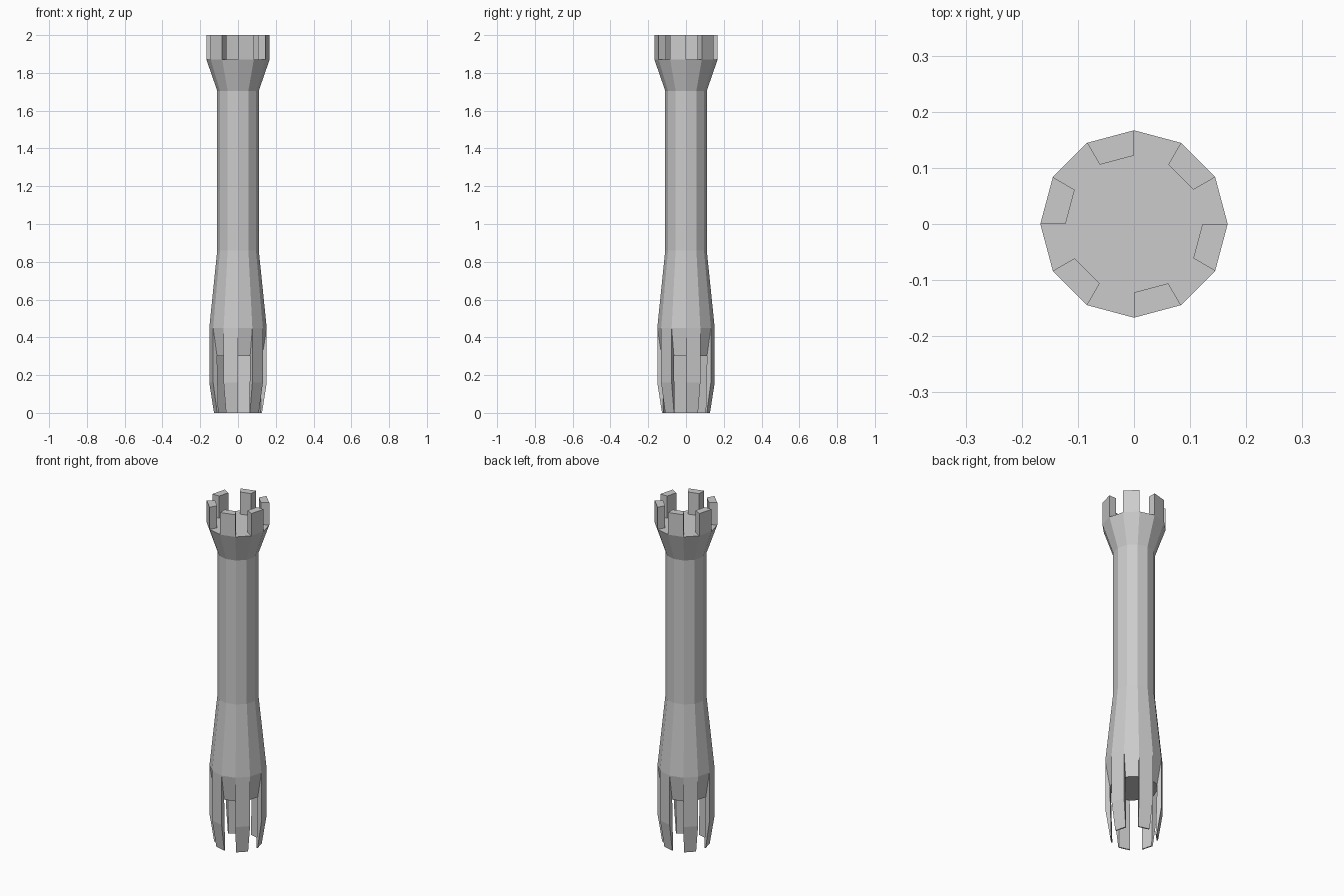
import bpy, bmesh, math

if "Cube" in bpy.data.objects:
    bpy.data.objects.remove(bpy.data.objects["Cube"])

SIDES = 12
STEP = 2 * math.pi / SIDES


def point(bm, r, z, k):
    return bm.verts.new((r * math.cos(k * STEP), r * math.sin(k * STEP), z))


def finish(bm, name):
    bmesh.ops.recalc_face_normals(bm, faces=bm.faces)
    mesh = bpy.data.meshes.new(name)
    bm.to_mesh(mesh)
    bm.free()
    obj = bpy.data.objects.new(name, mesh)
    bpy.context.collection.objects.link(obj)
    return obj


def lathe(name, profile):
    """Closed 12-sided solid from (radius, z) rings."""
    bm = bmesh.new()
    rings = [[point(bm, r, z, k) for k in range(SIDES)] for r, z in profile]
    for a, b in zip(rings, rings[1:]):
        for k in range(SIDES):
            n = (k + 1) % SIDES
            bm.faces.new((a[k], a[n], b[n], b[k]))
    bm.faces.new(rings[0][::-1])
    bm.faces.new(rings[-1])
    return finish(bm, name)


def sector(name, section, k):
    """One-side-wide block: a closed (radius, z) section spanning side k."""
    bm = bmesh.new()
    a = [point(bm, r, z, k) for r, z in section]
    b = [point(bm, r, z, k + 1) for r, z in section]
    bm.faces.new(a)
    bm.faces.new(b[::-1])
    for i in range(len(a)):
        j = (i + 1) % len(a)
        bm.faces.new((a[i], b[i], b[j], a[j]))
    return finish(bm, name)


# Column: tapered underside, swollen base, straight shaft, flared head
lathe("column", [(0.128, 0.30), (0.152, 0.45), (0.11, 0.86),
                 (0.11, 1.705), (0.167, 1.87)])

# Legs hang from the even sides, battlement teeth stand on the odd sides
leg = [(0.152, 0.45), (0.152, 0.16), (0.127, 0.0), (0.12, 0.0), (0.128, 0.30)]
tooth = [(0.167, 1.87), (0.167, 2.0), (0.122, 2.0), (0.122, 1.87)]
for k in range(0, SIDES, 2):
    sector(f"leg_{k // 2 + 1}", leg, k)
    sector(f"crown_tooth_{k // 2 + 1}", tooth, k + 1)
